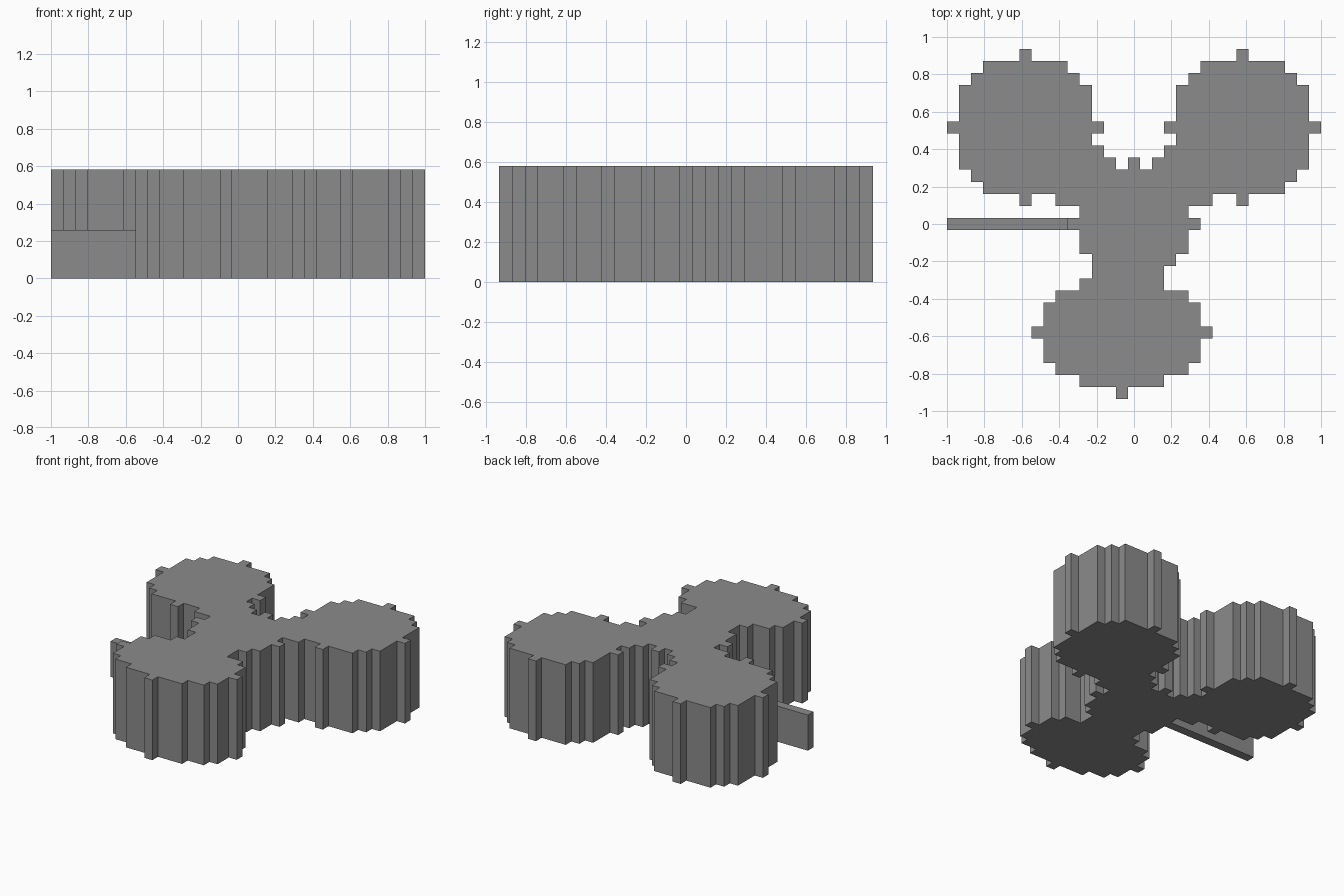
import bpy
import bmesh
import math

CELL = 2 / 31          # one block of the stepped plan
COLS, ROWS = 31, 29

cube = bpy.data.objects.get("Cube")
if cube:
    bpy.data.objects.remove(cube, do_unlink=True)

grey = bpy.data.materials.new("plain grey")
grey.use_nodes = True
colour = (0.26, 0.26, 0.26, 1)
grey.diffuse_color = colour
grey.node_tree.nodes["Principled BSDF"].inputs["Base Color"].default_value = colour


def row_cells(row, start, end):
    return {(col, row) for col in range(start, end)}


def stepped_lobe(col, row, half_widths):
    """Blocks of a rounded shape, given half widths from its middle row outwards."""
    cells = set()
    for step, half in enumerate(half_widths):
        for r in (row - step, row + step):
            cells |= row_cells(r, col - half, col + half + 1)
    return cells


def extrude_cells(name, cells, height):
    """Join the blocks into one flat plan and raise it into a solid."""
    bm = bmesh.new()
    corners = {}

    def corner(c, r):
        if (c, r) not in corners:
            corners[c, r] = bm.verts.new(((c - COLS / 2) * CELL, (ROWS / 2 - r) * CELL, 0))
        return corners[c, r]

    for c, r in sorted(cells):
        bm.faces.new([corner(c, r), corner(c, r + 1), corner(c + 1, r + 1), corner(c + 1, r)])
    raised = bmesh.ops.extrude_face_region(bm, geom=bm.faces[:], use_keep_orig=True)
    top = [v for v in raised["geom"] if isinstance(v, bmesh.types.BMVert)]
    bmesh.ops.translate(bm, verts=top, vec=(0, 0, height * CELL))
    bmesh.ops.recalc_face_normals(bm, faces=bm.faces[:])
    bmesh.ops.dissolve_limit(bm, angle_limit=math.radians(1), verts=bm.verts[:], edges=bm.edges[:])
    mesh = bpy.data.meshes.new(name)
    bm.to_mesh(mesh)
    bm.free()
    mesh.materials.append(grey)
    obj = bpy.data.objects.new(name, mesh)
    bpy.context.collection.objects.link(obj)
    return obj


# Two round rear lobes and one wide front lobe
round_lobe = [6, 5, 5, 5, 4, 3, 0]
plan = stepped_lobe(6, 6, round_lobe) | stepped_lobe(24, 6, round_lobe)
plan |= stepped_lobe(14, 23, [7, 6, 6, 5, 3, 0])

# Diagonal arms from the rear lobes to the hub, mirrored
for row, start, end in [(8, 10, 13), (9, 10, 14), (10, 9, 16), (11, 8, 16)]:
    for col, r in row_cells(row, start, end):
        plan |= {(col, r), (COLS - 1 - col, r)}

# Hub with a small nub on top, and the neck to the front lobe
plan.add((15, 9))
for row, half in enumerate([6, 4, 5, 4, 4, 3], start=12):
    plan |= row_cells(row, 15 - half, 16 + half)
plan |= row_cells(18, 12, 18)

extrude_cells("three_lobed_body", plan, 9)

# Low bar reaching out to the right
extrude_cells("side_bar", row_cells(14, 0, 10), 4)
